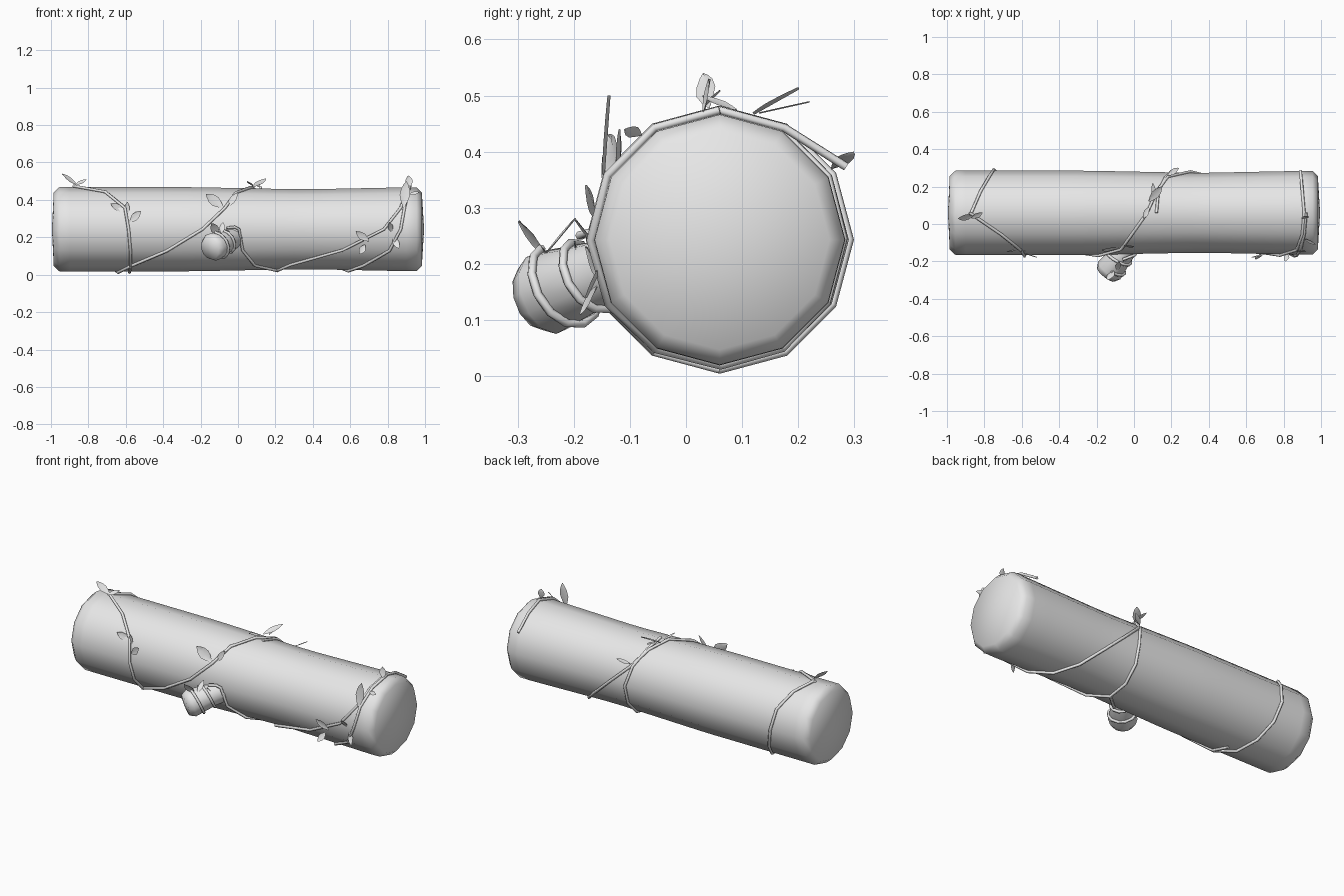
import bpy, bmesh, math
from mathutils import Vector

cube = bpy.data.objects.get("Cube")
if cube:
    bpy.data.objects.remove(cube, do_unlink=True)

grey = bpy.data.materials.new("plain_grey")
grey.use_nodes = True
grey.diffuse_color = (0.8, 0.8, 0.8, 1)
grey.node_tree.nodes["Principled BSDF"].inputs["Base Color"].default_value = (0.8, 0.8, 0.8, 1)

AXIS_Y, AXIS_Z = 0.06, 0.243
VINE = 0.008


def log_radius(x):
    return 0.213 + 0.012 * min(1, abs(x - 0.35) / 0.6)


def finish(name, bm):
    bmesh.ops.recalc_face_normals(bm, faces=bm.faces)
    mesh = bpy.data.meshes.new(name)
    bm.to_mesh(mesh)
    bm.free()
    for poly in mesh.polygons:
        poly.use_smooth = True
    mesh.materials.append(grey)
    obj = bpy.data.objects.new(name, mesh)
    bpy.context.collection.objects.link(obj)
    return obj


def lathe(name, origin, direction, profile, sides=12):
    """Rings of (distance, radius) along a direction; radius 0 closes to a point."""
    bm = bmesh.new()
    turn = Vector(direction).to_track_quat('Z', 'Y')
    rings = []
    for dist, rad in profile:
        count = sides if rad else 1
        rings.append([bm.verts.new(Vector(origin) + turn @ Vector(
            (rad * math.cos(math.tau * i / sides), rad * math.sin(math.tau * i / sides), dist)))
            for i in range(count)])
    for a, b in zip(rings, rings[1:]):
        for i in range(sides):
            j = (i + 1) % sides
            quad = [a[i % len(a)], a[j % len(a)], b[j % len(b)], b[i % len(b)]]
            bm.faces.new(list(dict.fromkeys(quad)))
    return finish(name, bm)


# Log with softly rounded ends
body = [(x / 10, log_radius(x / 10)) for x in range(-9, 10)]
lathe("log", (0, AXIS_Y, AXIS_Z), (1, 0, 0),
      [(-0.995, 0), (-0.985, 0.198), (-0.955, 0.225)] + body
      + [(0.955, 0.223), (0.983, 0.196), (0.995, 0)])

# Cut branch stub on the front
stub_base, stub_tip = Vector((-0.03, -0.12, 0.195)), Vector((-0.15, -0.27, 0.14))
stub_dir = (stub_tip - stub_base).normalized()
lathe("branch_stub", stub_base, stub_dir,
      [(-0.05, 0.058), (0.05, 0.06), (0.17, 0.076), (0.2, 0.06), (0.207, 0)])


def tube(name, points):
    curve = bpy.data.curves.new(name, 'CURVE')
    curve.dimensions = '3D'
    curve.bevel_depth = VINE
    curve.bevel_resolution = 1
    curve.use_fill_caps = True
    spline = curve.splines.new('POLY')
    spline.points.add(len(points) - 1)
    for p, co in zip(spline.points, points):
        p.co = (*co, 1)
        p.radius = 1
    spline.use_smooth = True
    curve.materials.append(grey)
    obj = bpy.data.objects.new(name, curve)
    bpy.context.collection.objects.link(obj)


def on_log(x, step, lift=0.0):
    """Twelve steps per turn: 0 front, 3 top, 6 back, 9 underside."""
    a = step * math.tau / 12
    r = log_radius(x) + VINE * 0.8 + lift
    return Vector((x, AXIS_Y - r * math.cos(a), AXIS_Z + r * math.sin(a)))


def wrap(first, xs, way=1, lift_end=0.0):
    pts = [on_log(x, first + way * i) for i, x in enumerate(xs)]
    if lift_end:
        pts[-1] = on_log(xs[-1], first + way * (len(xs) - 1), lift_end)
    return pts


# Vines wound around the log
tube("left_vine", wrap(3, [-0.88, -0.71, -0.605, -0.585, -0.575, -0.575, -0.58], -1))
tube("long_vine", wrap(3, [-0.87, -0.82, -0.77, -0.75, -0.72, -0.68, -0.64, -0.58, -0.38,
                           -0.19, -0.07, -0.01, 0.07, 0.12, 0.18, 0.3, 0.42, 0.51, 0.59,
                           0.67, 0.81, 0.87, 0.89, 0.91, 0.92]))
tube("right_vine", wrap(3, [0.12, 0.13, 0.17, 0.2, 0.2, 0.2, 0.21, 0.28, 0.56,
                            0.78, 0.87, 0.9, 0.91, 0.9, 0.89], lift_end=0.03))

# Short vine coiled on the stub, then down to the underside
side = stub_dir.cross(Vector((0, 0, 1))).normalized()
up = side.cross(stub_dir)
coil = []
for i in range(19):
    a = math.radians(100 + 30 * i)
    d = 0.15 - 0.0055 * i
    r = 0.06 + 0.13 * (d - 0.05) + VINE * 0.6
    coil.append(stub_base + stub_dir * d + (side * math.cos(a) + up * math.sin(a)) * r)
tube("stub_vine", coil)
tube("stub_vine_tail", [Vector((-0.06, -0.19, 0.25)), Vector((-0.02, -0.175, 0.255))]
     + wrap(0, [0.005, 0.025, 0.09, 0.21], -1))


def leaf(number, base, tip, width):
    """Pointed oval blade with a shallow fold along the midrib."""
    base, tip = Vector(base), Vector(tip)
    along = tip - base
    out = Vector((0, base.y - AXIS_Y, base.z - AXIS_Z)).normalized() + Vector((0, -0.6, 0.2))
    across = along.cross(out).normalized()
    fold = across.cross(along).normalized() * -width * 0.1
    bm = bmesh.new()
    rows = []
    for t, w in [(0, 0.06), (0.2, 0.3), (0.45, 0.5), (0.7, 0.42), (0.88, 0.22), (1, 0.01)]:
        mid = base + along * t
        rows.append([bm.verts.new(mid + across * (s * w * width) + fold * (1 - abs(s)))
                     for s in (-1, 0, 1)])
    for a, b in zip(rows, rows[1:]):
        for k in (0, 1):
            bm.faces.new((a[k], a[k + 1], b[k + 1], b[k]))
    finish(f"leaf_{number}", bm)


# Leaves: base, tip, width
leaves = [
    ((-0.86, 0.04, 0.48), (-0.94, 0.03, 0.54), 0.04),
    ((-0.87, 0.03, 0.48), (-0.81, 0.06, 0.51), 0.03),
    ((-0.61, -0.13, 0.34), (-0.68, -0.15, 0.38), 0.04),
    ((-0.6, -0.14, 0.31), (-0.59, -0.15, 0.39), 0.03),
    ((-0.58, -0.16, 0.28), (-0.52, -0.18, 0.34), 0.04),
    ((-0.08, -0.13, 0.36), (-0.17, -0.14, 0.43), 0.06),
    ((-0.06, -0.12, 0.36), (0.0, -0.12, 0.44), 0.035),
    ((0.885, -0.15, 0.36), (0.9, -0.14, 0.5), 0.055),
    ((0.91, -0.08, 0.43), (0.97, -0.11, 0.44), 0.025),
    ((0.92, 0.03, 0.47), (0.91, 0.04, 0.53), 0.04),
    ((0.08, 0.12, 0.47), (0.15, 0.2, 0.515), 0.045),
    ((0.08, 0.09, 0.475), (0.05, 0.03, 0.5), 0.03),
    ((0.11, 0.13, 0.47), (0.1, 0.22, 0.49), 0.025),
    ((0.18, 0.26, 0.37), (0.24, 0.3, 0.4), 0.03),
    ((0.7, -0.16, 0.18), (0.63, -0.18, 0.23), 0.04),
    ((0.68, -0.16, 0.16), (0.65, -0.19, 0.11), 0.035),
    ((0.83, -0.15, 0.2), (0.86, -0.18, 0.14), 0.035),
    ((0.82, -0.16, 0.23), (0.81, -0.2, 0.28), 0.03),
    ((-0.11, -0.25, 0.215), (-0.14, -0.3, 0.275), 0.045),
    ((-0.09, -0.25, 0.22), (-0.08, -0.2, 0.28), 0.03),
    ((-0.06, -0.2, 0.24), (-0.04, -0.19, 0.18), 0.03),
]
for n, (base, tip, width) in enumerate(leaves, 1):
    leaf(n, base, tip, width)
